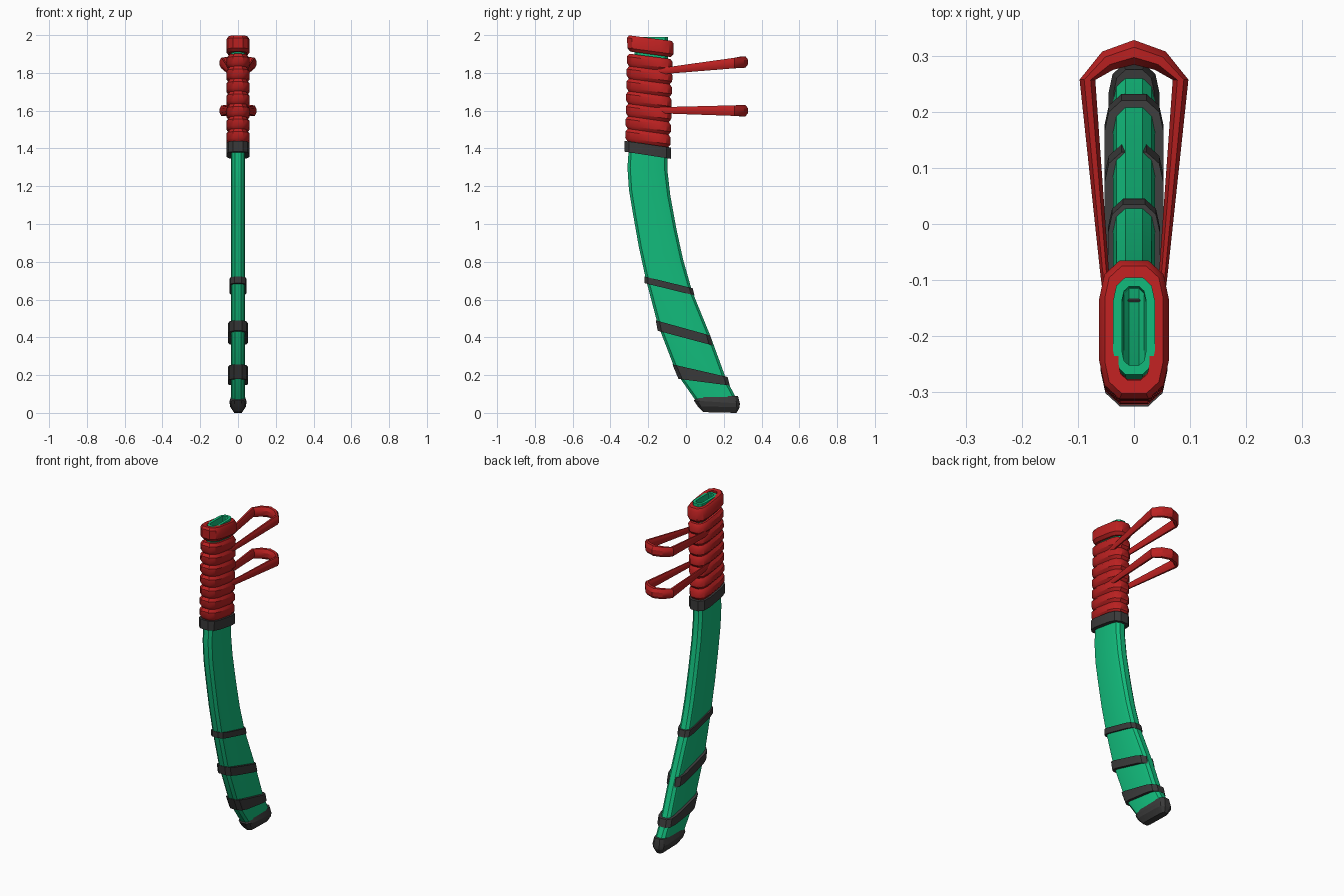
import bpy, bmesh
from math import cos, sin, pi
from mathutils import Vector

cube = bpy.data.objects.get("Cube")
if cube:
    bpy.data.objects.remove(cube, do_unlink=True)


def material(name, color):
    m = bpy.data.materials.new(name)
    m.use_nodes = True
    m.diffuse_color = (*color, 1)
    m.node_tree.nodes["Principled BSDF"].inputs["Base Color"].default_value = (*color, 1)
    return m


GREEN = material("green lacquer", (0.006, 0.5, 0.2))
RED = material("red cord", (0.5, 0.015, 0.015))
BLACK = material("dark grey fittings", (0.042, 0.042, 0.042))


def section(front, back, w, inset=0.0):
    """Rounded oblong ring running between a front and a back (y, z) point."""
    f, b = Vector((0, *front)), Vector((0, *back))
    d = (b - f).normalized()
    f, b, w = f + d * inset, b - d * inset, w - inset
    corner = [(0, 0.42), (0.4, 0.85), (1.1, 1)]
    side = [(f + d * s * w, v * w) for s, v in corner]
    side += [(b - d * s * w, v * w) for s, v in reversed(corner)]
    return ([p + Vector((v, 0, 0)) for p, v in side]
            + [p - Vector((v, 0, 0)) for p, v in reversed(side)])


def loft(name, rings, mat, closed=False, angle=35):
    """Skin a list of rings; closed joins the last ring to the first."""
    bm = bmesh.new()
    loops = [[bm.verts.new(p) for p in r] for r in rings]
    pairs = list(zip(loops, loops[1:]))
    if closed:
        pairs.append((loops[-1], loops[0]))
    else:
        bm.faces.new(loops[0])
        bm.faces.new(loops[-1])
    n = len(loops[0])
    for a, b in pairs:
        for i in range(n):
            j = (i + 1) % n
            bm.faces.new((a[i], a[j], b[j], b[i]))
    bmesh.ops.recalc_face_normals(bm, faces=bm.faces)
    mesh = bpy.data.meshes.new(name)
    bm.to_mesh(mesh)
    bm.free()
    obj = bpy.data.objects.new(name, mesh)
    bpy.context.collection.objects.link(obj)
    mesh.materials.append(mat)
    bpy.ops.object.select_all(action='DESELECT')
    obj.select_set(True)
    bpy.context.view_layer.objects.active = obj
    bpy.ops.object.shade_smooth_by_angle(angle=angle * pi / 180)
    return obj


def mix(a, b, t):
    return tuple(x + (y - x) * t for x, y in zip(a, b))


def band(name, top, bottom, w, mat, profile, depth):
    """Collar around the sheath; top and bottom are (front, back) point pairs."""
    def ring(t, inset):
        return section(mix(bottom[0], top[0], t), mix(bottom[1], top[1], t), w, inset)
    rings = [ring(0, depth)] + [ring(t, i) for t, i in profile] + [ring(1, depth)]
    loft(name, rings, mat, closed=True)


# Curved hollow sheath: front and back edge points from mouth to foot
edges = [
    ((-0.268, 1.99), (-0.095, 1.99)), ((-0.30, 1.44), (-0.10, 1.40)),
    ((-0.31, 1.30), (-0.098, 1.28)), ((-0.302, 1.18), (-0.083, 1.15)),
    ((-0.28, 1.05), (-0.05, 0.97)), ((-0.25, 0.88), (-0.015, 0.81)),
    ((-0.213, 0.71), (0.032, 0.645)), ((-0.15, 0.47), (0.13, 0.405)),
    ((-0.05, 0.21), (0.212, 0.18)), ((0.055, 0.06), (0.27, 0.07)),
]
outer = [section(f, b, 0.037) for f, b in edges]
inner = [section(f, b, 0.037, 0.016) for f, b in edges]
loft("sheath", inner[::-1] + outer, GREEN)

# Dark foot cap
loft("foot_cap", [
    section((0.06, 0.088), (0.275, 0.09), 0.036),
    section((0.042, 0.065), (0.285, 0.05), 0.045),
    section((0.062, 0.035), (0.284, 0.03), 0.041),
    section((0.092, 0.004), (0.268, 0.0), 0.02),
], BLACK, angle=20)

# Dark collar and three slanted straps
flat = [(0, 0), (1, 0)]
band("grip_collar", ((-0.325, 1.44), (-0.08, 1.405)),
     ((-0.325, 1.383), (-0.08, 1.345)), 0.06, BLACK, flat, 0.03)
band("upper_strap", ((-0.22, 0.722), (0.035, 0.66)),
     ((-0.22, 0.687), (0.045, 0.622)), 0.046, BLACK, flat, 0.018)
band("middle_strap", ((-0.16, 0.49), (0.128, 0.41)),
     ((-0.15, 0.435), (0.142, 0.357)), 0.053, BLACK, flat, 0.024)
band("lower_strap", ((-0.072, 0.257), (0.22, 0.19)),
     ((-0.04, 0.18), (0.232, 0.145)), 0.053, BLACK, flat, 0.024)

# Red cord wrapping: seven bulging turns and a thicker one at the mouth
turns = 7
grip_top = ((-0.312, 1.903), (-0.07, 1.872))
grip_low = ((-0.322, 1.44), (-0.082, 1.405))
bulge = [(0, 0.012), (0.25, 0), (0.75, 0), (1, 0.012)]
for k in range(turns):
    hi = [mix(a, b, k / turns) for a, b in zip(grip_top, grip_low)]
    lo = [mix(a, b, (k + 1) / turns) for a, b in zip(grip_top, grip_low)]
    band(f"cord_turn_{k + 1}", hi, lo, 0.06, RED, bulge, 0.032)
band("mouth_cord", ((-0.312, 2.0), (-0.065, 1.968)),
     ((-0.31, 1.915), (-0.067, 1.882)), 0.062, RED,
     [(0, 0.014), (0.2, 0), (0.83, 0), (1, 0.01)], 0.034)


def cord_loop(name, z_near, z_far):
    """Open loop of cord trailing behind the grip."""
    # x, y, width, height along one half
    half = [(0.044, -0.16, 0.015, 0.034), (0.053, -0.08, 0.016, 0.036),
            (0.083, 0.257, 0.028, 0.056), (0.047, 0.291, 0.038, 0.06)]
    path = half + [(0, 0.306, 0.044, 0.06)]
    path += [(-x, y, w, h) for x, y, w, h in reversed(half)]
    points = [Vector((x, y, 0)) for x, y, w, h in path]
    rings = []
    for i, (x, y, w, h) in enumerate(path):
        tangent = points[min(i + 1, len(path) - 1)] - points[max(i - 1, 0)]
        side = Vector((tangent.y, -tangent.x, 0)).normalized()
        z = z_near + (z_far - z_near) * (y + 0.08) / 0.39
        center = Vector((x, y, z))
        rings.append([center + side * cos(a) * w * 0.54 + Vector((0, 0, sin(a) * h * 0.54))
                      for a in (pi / 8 + k * pi / 4 for k in range(8))])
    loft(name, rings, RED, angle=30)


cord_loop("upper_cord_loop", 1.815, 1.858)
cord_loop("lower_cord_loop", 1.602, 1.6)
